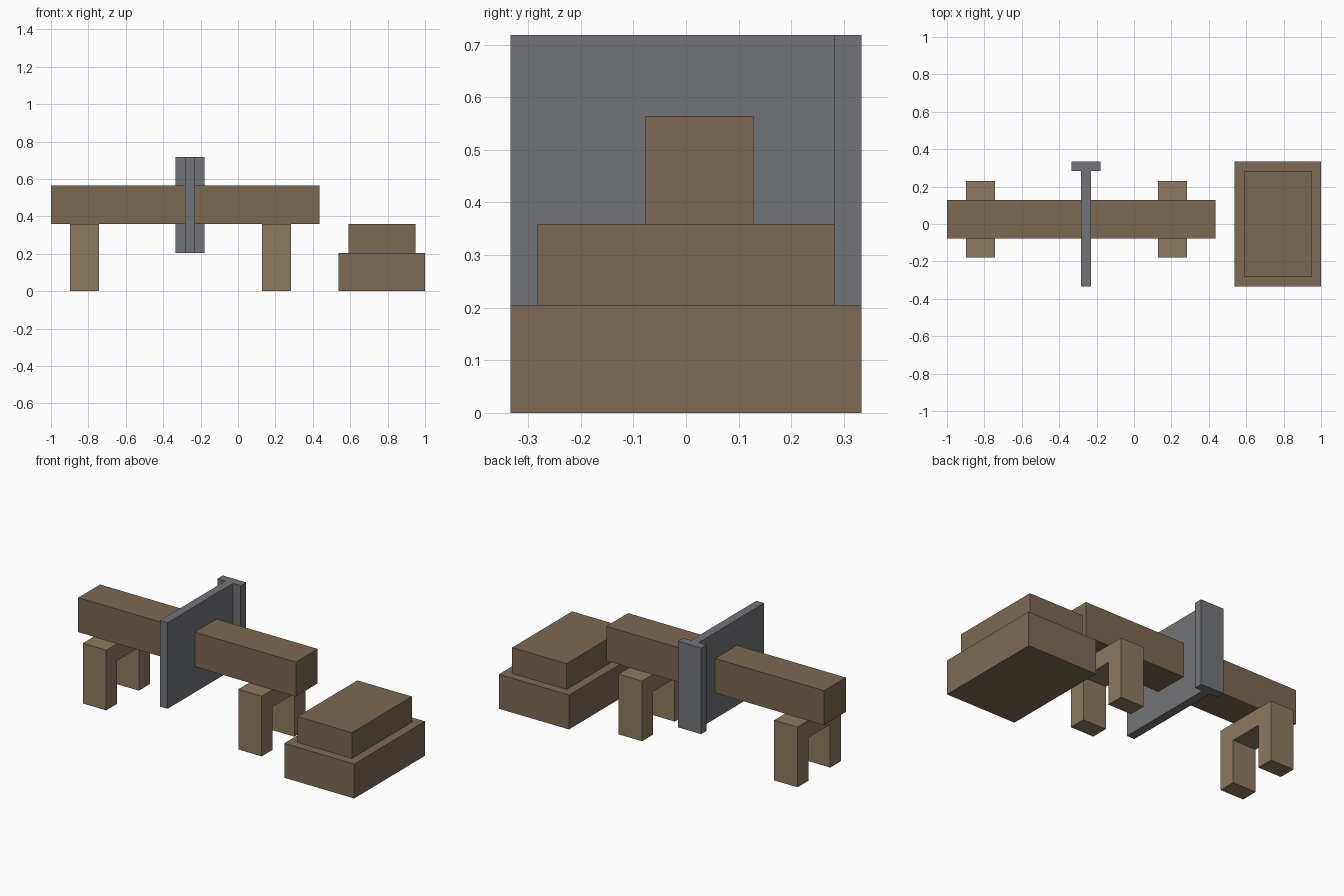
import bpy, bmesh

if "Cube" in bpy.data.objects:
    bpy.data.objects.remove(bpy.data.objects["Cube"])

U = 2 / 39  # the model sits on a grid of 39 small units along x


def material(name, rgb):
    m = bpy.data.materials.new(name)
    m.diffuse_color = (*rgb, 1)
    m.use_nodes = True
    m.node_tree.nodes["Principled BSDF"].inputs["Base Color"].default_value = m.diffuse_color
    return m


LOG = material("log_wood", (0.20, 0.14, 0.085))
BASE = material("plank_wood", (0.21, 0.145, 0.095))
LEG = material("trestle_wood", (0.27, 0.195, 0.115))
STEEL = material("steel", (0.17, 0.175, 0.185))


def prism(name, profile, x0, x1, mat):
    """Extrude a (y, z) profile along x; all values in grid units."""
    bm = bmesh.new()
    face = bm.faces.new([bm.verts.new((x0 * U, y * U, z * U)) for y, z in profile])
    ext = bmesh.ops.extrude_face_region(bm, geom=[face])
    moved = [v for v in ext["geom"] if isinstance(v, bmesh.types.BMVert)]
    bmesh.ops.translate(bm, verts=moved, vec=((x1 - x0) * U, 0, 0))
    bmesh.ops.recalc_face_normals(bm, faces=bm.faces)
    me = bpy.data.meshes.new(name)
    bm.to_mesh(me)
    bm.free()
    me.materials.append(mat)
    ob = bpy.data.objects.new(name, me)
    bpy.context.collection.objects.link(ob)
    return ob


def box(name, x, y, z, mat):
    prism(name, [(y[0], z[0]), (y[1], z[0]), (y[1], z[1]), (y[0], z[1])], *x, mat)


# Log lying on the trestles
box("log", (-19.5, 8.5), (-1.5, 2.5), (7, 11), LOG)

# Two arch-shaped trestles
arch = [(-3.5, 0), (-1.5, 0), (-1.5, 5), (2.5, 5),
        (2.5, 0), (4.5, 0), (4.5, 7), (-3.5, 7)]
for side, x in (("left", -17.5), ("right", 2.5)):
    prism(side + "_trestle", arch, x, x + 3, LEG)

# Saw blade through the log, with its wider end plate
box("saw_blade", (-5.5, -4.5), (-6.5, 5.5), (4, 14), STEEL)
box("saw_end_plate", (-6.5, -3.5), (5.5, 6.5), (4, 14), STEEL)

# Stepped block beside the log
box("block_lower", (10.5, 19.5), (-6.5, 6.5), (0, 4), BASE)
box("block_upper", (11.5, 18.5), (-5.5, 5.5), (4, 7), LOG)
